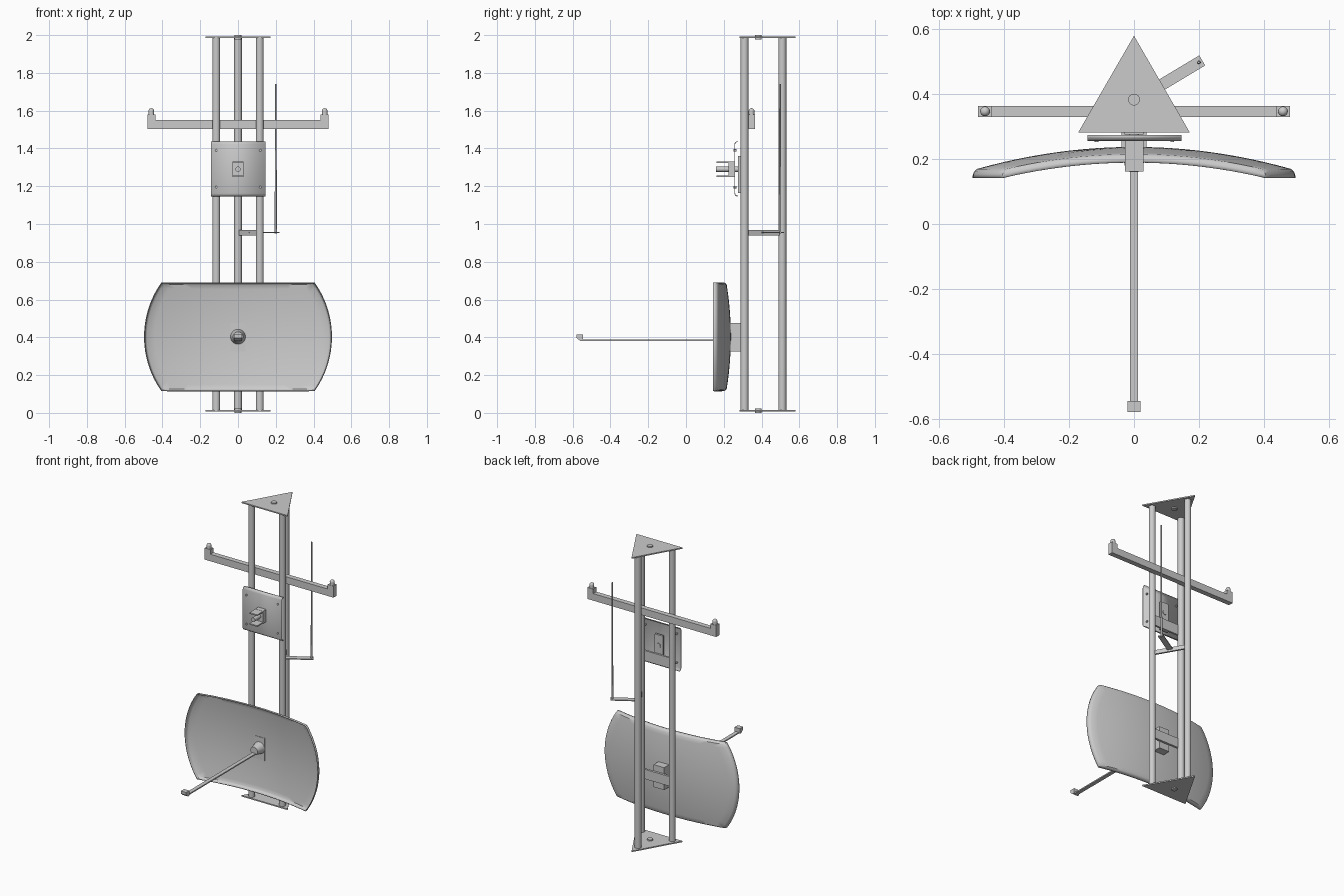
import bpy, bmesh
from math import sin, cos, asin, pi, atan2, hypot
from mathutils import Vector

if "Cube" in bpy.data.objects:
    bpy.data.objects.remove(bpy.data.objects["Cube"])


def finish(name, bm, smooth=False):
    bmesh.ops.recalc_face_normals(bm, faces=bm.faces[:])
    me = bpy.data.meshes.new(name)
    bm.to_mesh(me)
    bm.free()
    ob = bpy.data.objects.new(name, me)
    bpy.context.collection.objects.link(ob)
    if smooth:
        bpy.ops.object.select_all(action='DESELECT')
        ob.select_set(True)
        bpy.context.view_layer.objects.active = ob
        bpy.ops.object.shade_smooth_by_angle(angle=0.6)
    return ob


def box(name, x0, x1, y0, y1, z0, z1):
    bm = bmesh.new()
    bmesh.ops.create_cube(bm, size=1)
    for v in bm.verts:
        v.co = Vector((x0 + (v.co.x + .5) * (x1 - x0),
                       y0 + (v.co.y + .5) * (y1 - y0),
                       z0 + (v.co.z + .5) * (z1 - z0)))
    return finish(name, bm)


def rod(name, a, b, r1, r2=None, seg=24):
    a, b = Vector(a), Vector(b)
    bm = bmesh.new()
    bmesh.ops.create_cone(bm, cap_ends=True, segments=seg, radius1=r1,
                          radius2=r1 if r2 is None else r2, depth=(b - a).length)
    q = Vector((0, 0, 1)).rotation_difference(b - a)
    for v in bm.verts:
        v.co = q @ v.co + (a + b) / 2
    return finish(name, bm, True)


def strip(name, a, b, width, z0, z1):
    """Horizontal bar between two plan points."""
    L = hypot(b[0] - a[0], b[1] - a[1])
    ob = box(name, 0, L, -width / 2, width / 2, z0, z1)
    ob.location = (a[0], a[1], 0)
    ob.rotation_euler.z = atan2(b[1] - a[1], b[0] - a[0])
    return ob


def prism(name, pts, vec):
    bm = bmesh.new()
    f = bm.faces.new([bm.verts.new(p) for p in pts])
    new = bmesh.ops.extrude_face_region(bm, geom=[f])['geom']
    bmesh.ops.translate(bm, vec=vec, verts=[v for v in new if isinstance(v, bmesh.types.BMVert)])
    return finish(name, bm)


# tower tubes
legs = [(-.115, .31), (.115, .31), (0, .51)]
for i, (x, y) in enumerate(legs):
    rod(f"tower_tube_{i}", (x, y, .01), (x, y, 1.99), .021)

# triangular end plates with central bosses
for n, z, b0, b1 in (("bottom", .008, 0, .024), ("top", 1.984, 1.976, 2)):
    prism(n + "_plate", [(-.172, .282, z), (.172, .282, z), (0, .58, z)], (0, 0, .008))
    rod(n + "_boss", (0, .383, b0), (0, .383, b1), .018)

# instrument beam with end posts and domes
box("cross_beam", -.48, .48, .33, .364, 1.503, 1.55)
for s in (-1, 1):
    xs = sorted((s * .437, s * .48))
    box("beam_end_post", *xs, .33, .364, 1.503, 1.58)
    rod("sensor_base", (s * .459, .347, 1.58), (s * .459, .347, 1.598), .015)
    bm = bmesh.new()
    bmesh.ops.create_uvsphere(bm, u_segments=20, v_segments=12, radius=.015)
    bmesh.ops.translate(bm, vec=(s * .459, .347, 1.598), verts=bm.verts[:])
    finish("sensor_dome", bm, True)

# whip antenna on its side bracket
strip("antenna_bracket", legs[1], legs[2], .012, .94, .967)
strip("antenna_arm", (.05, .408), (.21, .504), .036, .952, .958)
rod("whip_antenna", (.2, .498, .95), (.2, .498, 1.74), .006, .004, 12)

# flat panel: sheet with rolled top and bottom lips
half = [(.274, .144), (.267, .143), (.261, .138), (.258, .13)]
outer = half + [(y, -z) for y, z in reversed(half)]
bm = bmesh.new()
rows = [[bm.verts.new((x, y, 1.292 + z)) for y, z in outer] for x in (-.144, .146)]
for i in range(len(outer) - 1):
    bm.faces.new((rows[0][i], rows[0][i + 1], rows[1][i + 1], rows[1][i]))
ob = finish("flat_panel", bm, True)
m = ob.modifiers.new("thickness", 'SOLIDIFY')
m.thickness, m.offset = .004, 0
for x in (-.115, .118):
    for z in (1.195, 1.39):
        rod("panel_screw", (x, .252, z), (x, .268, z), .006, seg=12)

# panel mounting
box("panel_cross_bar", -.115, .115, .29, .303, 1.165, 1.235)
box("panel_back_strip", -.03, .03, .276, .29, 1.165, 1.36)
rod("panel_stub", (0, .25, 1.29), (0, .295, 1.29), .015)

# panel feed: block, two fork plates and centre pin
box("feed_block", -.028, .03, .224, .256, 1.248, 1.332)
for z in (1.25, 1.323):
    box("feed_fork", -.028, .03, .162, .226, z, z + .008)
rod("feed_pin", (0, .16, 1.29), (0, .226, 1.29), .014)

# dish: paraboloid trimmed top and bottom, with rolled forward rim
R, H, ZC = .495, .286, .403
c = asin(H / R)
angs = []
for base in (0, pi):
    angs += [base - c + 2 * c * i / 24 for i in range(24)]
    # straight edges: even steps along x
    x0 = R * cos(c)
    for i in range(24):
        x = x0 - 2 * x0 * i / 24
        angs.append(atan2(H, x) + base)
bm = bmesh.new()
levels = [(i / 12, .012, 0) for i in range(1, 13)] + [(1, .005, .004), (1, .001, .011), (1, 0, .022)]
centre = bm.verts.new((0, .235, ZC))
prev = None
for s, inset, fwd in levels:
    ring = []
    for a in angs:
        rad = min(R, H / max(abs(sin(a)), 1e-6)) - inset
        x, z = s * rad * cos(a), s * rad * sin(a)
        ring.append(bm.verts.new((x, .235 - .29 * (x * x + z * z) - fwd, ZC + z)))
    for i in range(len(angs)):
        j = (i + 1) % len(angs)
        if prev:
            bm.faces.new((prev[i], prev[j], ring[j], ring[i]))
        else:
            bm.faces.new((centre, ring[j], ring[i]))
    prev = ring
ob = finish("dish_reflector", bm, True)
m = ob.modifiers.new("thickness", 'SOLIDIFY')
m.thickness, m.offset = .005, 0

# dish mount
box("dish_mount_block", -.039, .039, .228, .288, .325, .476)
box("dish_cross_bar", -.115, .115, .288, .303, .37, .435)

# dish hub, feed arm and feed head
rod("dish_hub", (0, .235, ZC), (0, .17, ZC), .041, .026, 32)
box("feed_arm", -.013, .013, -.56, .2, .381, .389)
prism("feed_head", [(-.02, -.58, .415), (-.02, -.545, .415), (-.02, -.545, .381),
                    (-.02, -.56, .381), (-.02, -.58, .397)], (.04, 0, 0))
